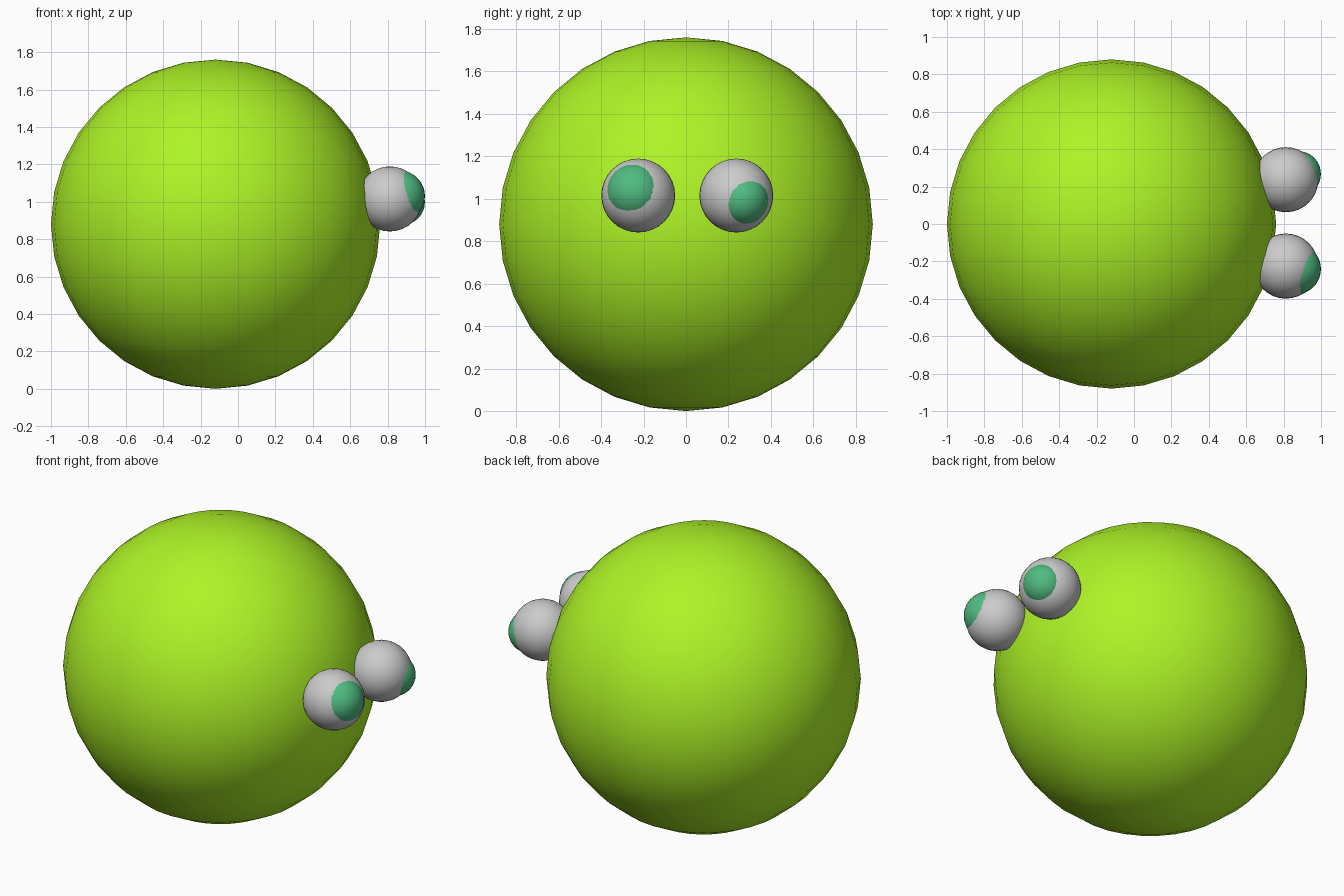
import bpy
from mathutils import Vector

if "Cube" in bpy.data.objects:
    bpy.data.objects.remove(bpy.data.objects["Cube"])


def material(name, color):
    m = bpy.data.materials.new(name)
    m.diffuse_color = color
    m.use_nodes = True
    m.node_tree.nodes["Principled BSDF"].inputs["Base Color"].default_value = m.diffuse_color
    return m


def ball(name, center, radius, mat=None):
    bpy.ops.mesh.primitive_uv_sphere_add(segments=32, ring_count=16,
                                         radius=radius, location=center)
    ob = bpy.context.object
    ob.name = name
    bpy.ops.object.shade_smooth()
    if mat:
        ob.data.materials.append(mat)
    return ob


lime = material("lime", (0.42, 0.9, 0.02, 1))
green = material("iris_green", (0.08, 0.5, 0.22, 1))

# Round body
ball("body", (-0.12, 0, 0.88), 0.88, lime)

# Eyes, each with an iris ball bulging out in its own gaze direction
# side, eye y, gaze (y, z), iris offset, iris radius
eyes = [
    ("left", -0.225, (-0.28, 0.28), 0.055, 0.137),
    ("right", 0.237, (0.41, -0.23), 0.074, 0.122),
]
for side, y, (gy, gz), offset, radius in eyes:
    center = Vector((0.812, y, 1.015))
    gaze = Vector(((1 - gy * gy - gz * gz) ** 0.5, gy, gz))
    ball("eye_" + side, center, 0.174)
    ball("iris_" + side, center + gaze * offset, radius, green)
